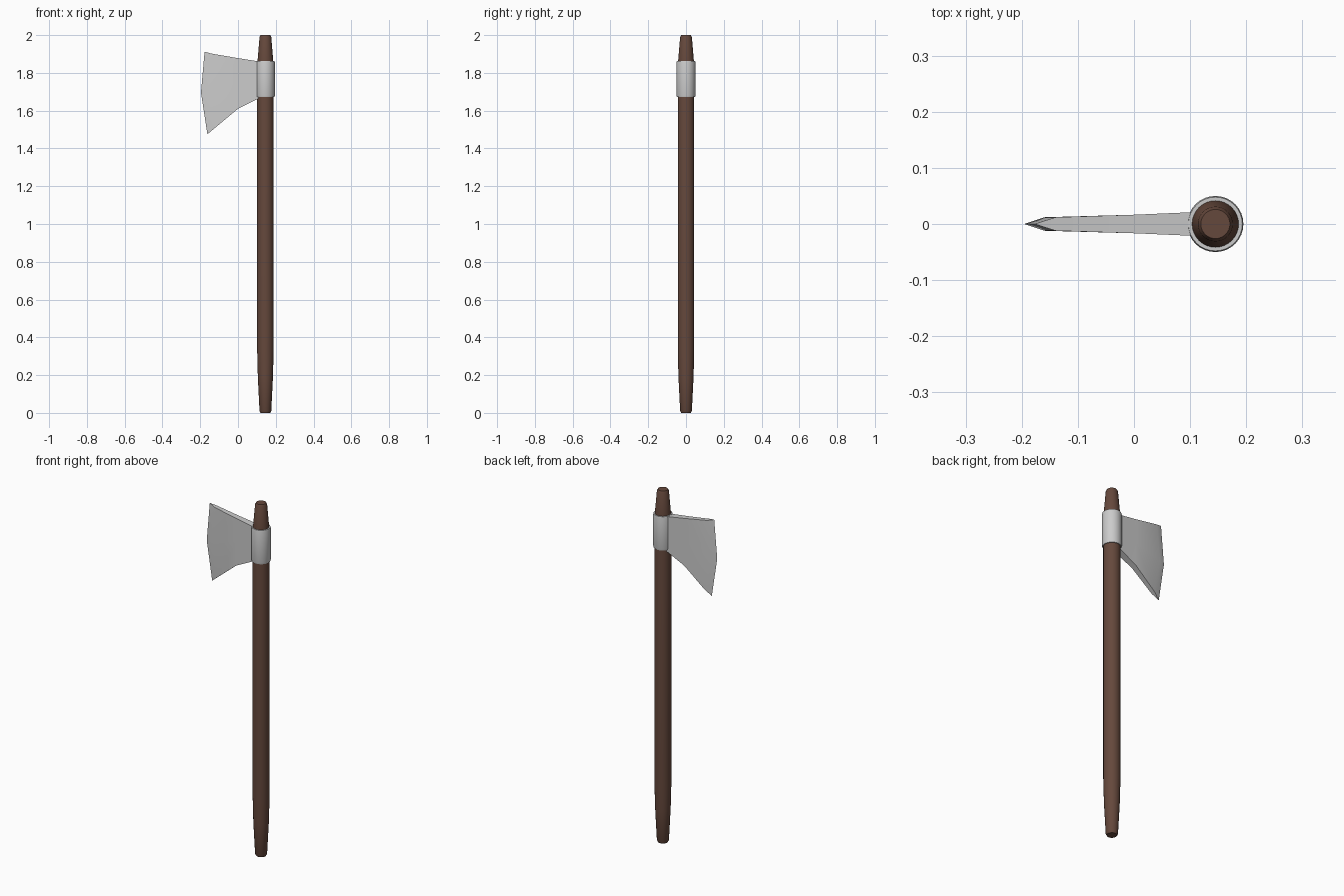
import bpy, bmesh, math

if "Cube" in bpy.data.objects:
    bpy.data.objects.remove(bpy.data.objects["Cube"])

AXIS_X = 0.145   # handle axis
SIDES = 32


def finish(name, bm, angle=30):
    bmesh.ops.recalc_face_normals(bm, faces=bm.faces)
    me = bpy.data.meshes.new(name)
    bm.to_mesh(me)
    bm.free()
    ob = bpy.data.objects.new(name, me)
    bpy.context.collection.objects.link(ob)
    bpy.ops.object.select_all(action='DESELECT')
    ob.select_set(True)
    bpy.context.view_layer.objects.active = ob
    bpy.ops.object.shade_smooth_by_angle(angle=math.radians(angle))
    return ob


def lathe(name, profile, closed=False):
    """Turn (radius, z) points around the handle axis; cap the ends unless closed."""
    bm = bmesh.new()
    rings = []
    for r, z in profile:
        rings.append([bm.verts.new((AXIS_X + r * math.cos(math.tau * i / SIDES),
                                    r * math.sin(math.tau * i / SIDES), z))
                      for i in range(SIDES)])
    pairs = list(zip(rings, rings[1:]))
    if closed:
        pairs.append((rings[-1], rings[0]))
    for a, b in pairs:
        for i in range(SIDES):
            j = (i + 1) % SIDES
            bm.faces.new((a[i], a[j], b[j], b[i]))
    if not closed:
        bm.faces.new(rings[0])
        bm.faces.new(rings[-1])
    return finish(name, bm)


# Wooden handle, tapered at both ends
wood = bpy.data.materials.new("dark_wood")
wood.diffuse_color = (0.13, 0.065, 0.045, 1)
wood.use_nodes = True
wood.node_tree.nodes["Principled BSDF"].inputs["Base Color"].default_value = wood.diffuse_color
handle = lathe("handle", [(0.026, 0), (0.031, 0.01), (0.040, 0.19), (0.0435, 0.33),
                          (0.0435, 1.84), (0.031, 1.99), (0.026, 2.0)])
handle.data.materials.append(wood)

# Metal collar around the handle
lathe("collar", [(0.041, 1.672), (0.048, 1.672), (0.05, 1.68),
                 (0.05, 1.856), (0.048, 1.864), (0.041, 1.864)], closed=True)

# Blade: stations from collar to cutting edge, (x, z) at top / middle / bottom, half thickness
stations = [
    ([(0.115, 1.86), (0.115, 1.765), (0.115, 1.668)], 0.0215),
    ([(0.00, 1.878), (0.00, 1.745), (0.00, 1.61)], 0.0165),
    ([(-0.14, 1.902), (-0.16, 1.70), (-0.125, 1.506)], 0.0120),
    ([(-0.177, 1.912), (-0.196, 1.695), (-0.162, 1.475)], 0.0),
]
bm = bmesh.new()
front, back = [], []
for pts, t in stations:
    f = [bm.verts.new((x, -t, z)) for x, z in pts]
    front.append(f)
    back.append([bm.verts.new((x, t, z)) for x, z in pts] if t else f)
for s in range(3):
    for grid in (front, back):
        for k in range(2):
            bm.faces.new((grid[s][k], grid[s][k + 1], grid[s + 1][k + 1], grid[s + 1][k]))
    for k in (0, 2):   # top and bottom rims
        rim = [front[s][k], front[s + 1][k], back[s + 1][k], back[s][k]]
        bm.faces.new(list(dict.fromkeys(rim)))
for k in range(2):     # root hidden in the collar
    bm.faces.new((front[0][k], front[0][k + 1], back[0][k + 1], back[0][k]))
finish("blade", bm)
